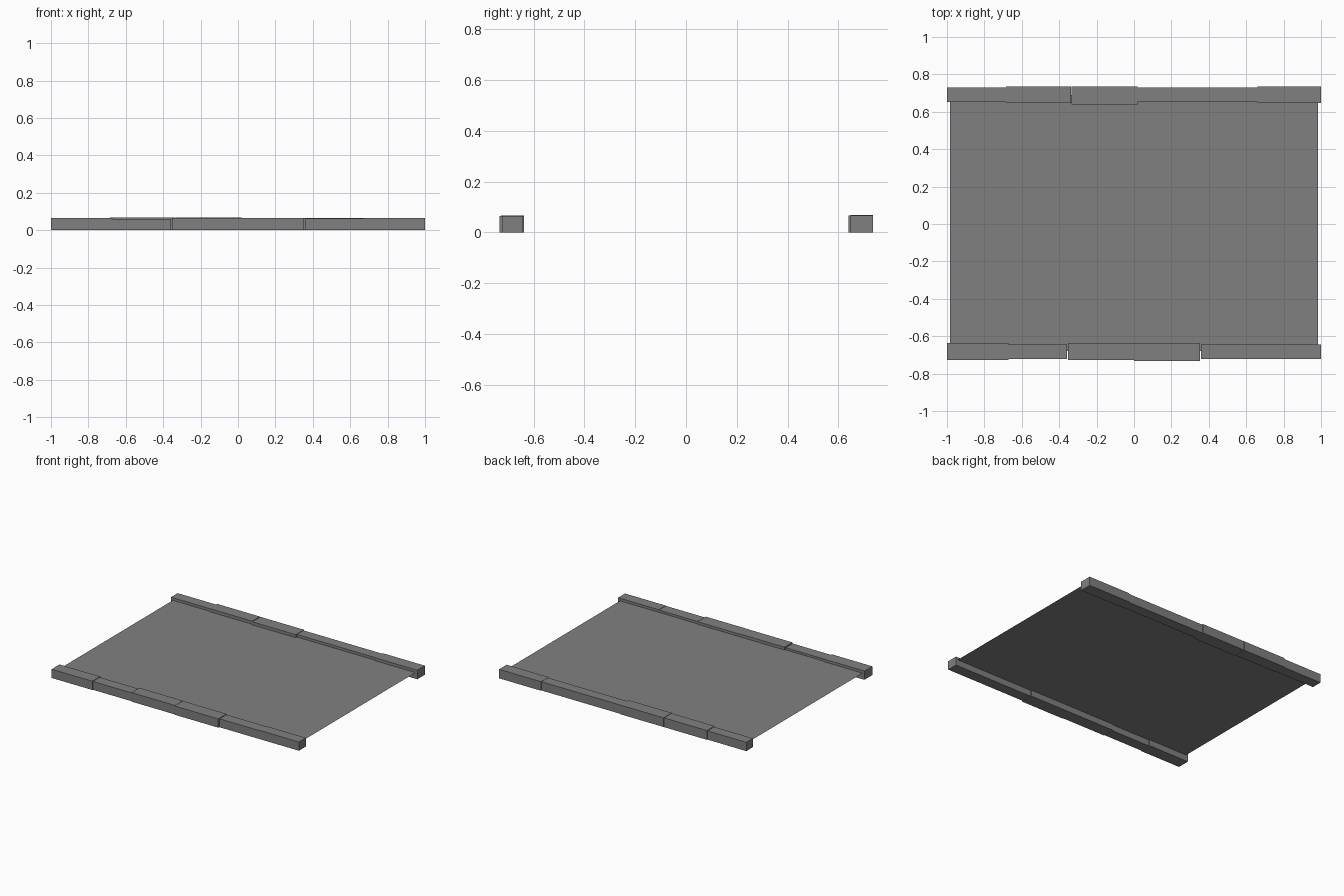
import bpy
import bmesh

cube = bpy.data.objects.get("Cube")
if cube:
    bpy.data.objects.remove(cube, do_unlink=True)

# Single flat grey
grey = bpy.data.materials.new("stone_grey")
grey.use_nodes = True
GREY = (0.216, 0.216, 0.216, 1)
grey.diffuse_color = GREY
grey.node_tree.nodes["Principled BSDF"].inputs["Base Color"].default_value = GREY


def finish(name, bm):
    mesh = bpy.data.meshes.new(name)
    bm.to_mesh(mesh)
    bm.free()
    mesh.materials.append(grey)
    obj = bpy.data.objects.new(name, mesh)
    bpy.context.collection.objects.link(obj)


def block(name, x0, x1, y0, y1, top):
    bm = bmesh.new()
    bmesh.ops.create_cube(bm, size=1)
    for v in bm.verts:
        v.co.x = x1 if v.co.x > 0 else x0
        v.co.y = y1 if v.co.y > 0 else y0
        v.co.z = top if v.co.z > 0 else 0
    finish(name, bm)


def kerb(name, side, stones):
    for i, (x0, x1, inner, outer, top) in enumerate(stones, 1):
        y0, y1 = sorted((side * inner, side * outer))
        block(f"{name}_{i}", x0, x1, y0, y1, top)


# Kerb stones: start, end, inner edge, outer edge, height
kerb("front_kerb", -1, [
    (-1, -0.67, 0.637, 0.728, 0.064),
    (-0.67, -0.357, 0.643, 0.723, 0.061),
    (-0.353, 0, 0.637, 0.728, 0.066),
    (0, 0.353, 0.637, 0.733, 0.064),
    (0.357, 0.67, 0.643, 0.723, 0.062),
    (0.67, 1, 0.643, 0.723, 0.064),
])
kerb("back_kerb", 1, [
    (-1, -0.685, 0.653, 0.73, 0.064),
    (-0.685, -0.337, 0.647, 0.735, 0.068),
    (-0.333, 0.02, 0.64, 0.735, 0.067),
    (0.02, 0.66, 0.653, 0.73, 0.064),
    (0.66, 1, 0.647, 0.735, 0.066),
])

# Thin road sheet running into both kerbs
bm = bmesh.new()
corners = [(-0.985, -0.68), (0.985, -0.68), (0.985, 0.69), (-0.985, 0.69)]
bm.faces.new([bm.verts.new((x, y, 0.045)) for x, y in corners])
finish("road_surface", bm)
